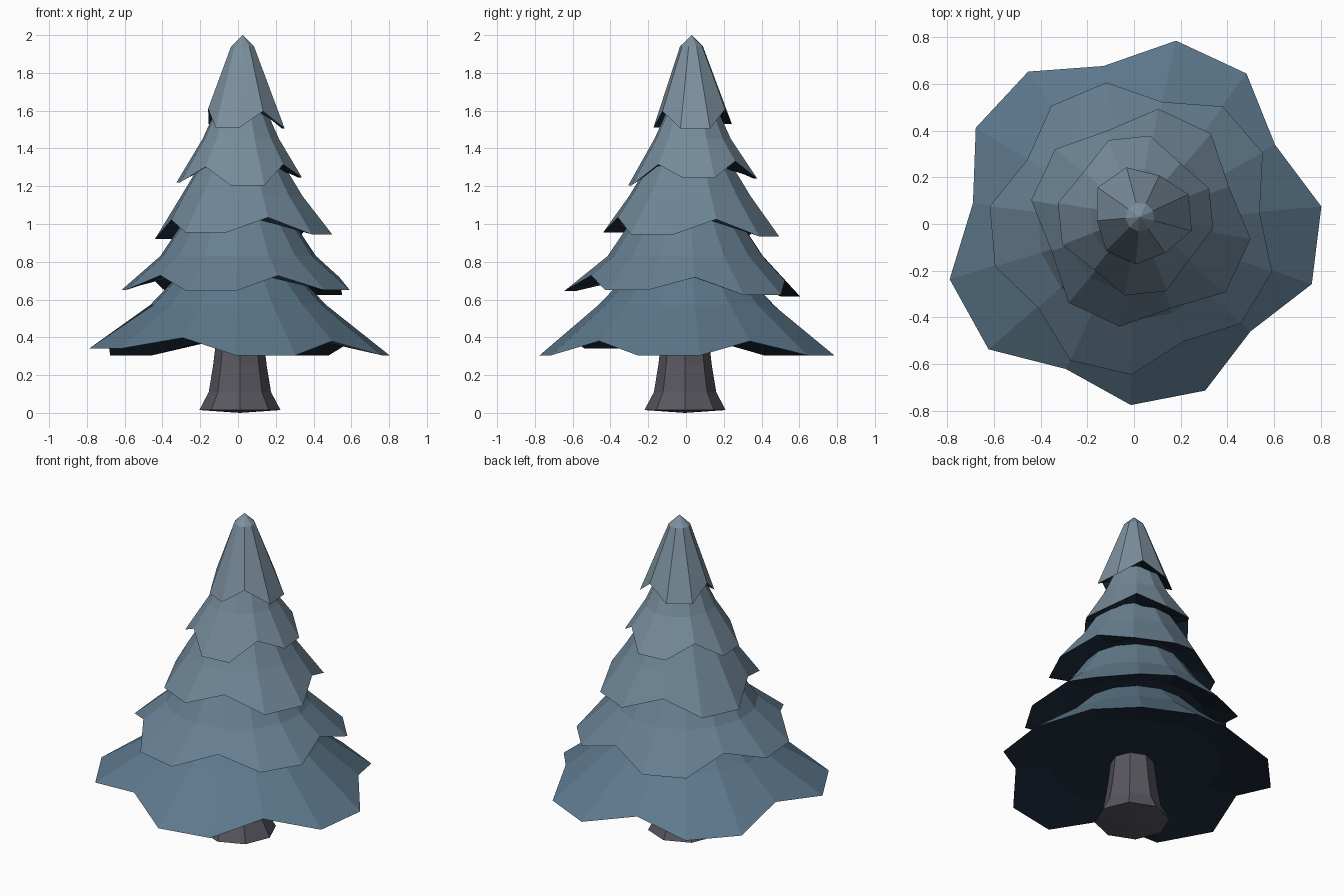
import bpy, bmesh
from math import cos, sin, radians
from mathutils import Vector

if "Cube" in bpy.data.objects:
    bpy.data.objects.remove(bpy.data.objects["Cube"])


def material(name, rgb):
    m = bpy.data.materials.new(name)
    m.diffuse_color = (*rgb, 1)
    m.use_nodes = True
    m.node_tree.nodes["Principled BSDF"].inputs["Base Color"].default_value = m.diffuse_color
    return m


def ring(bm, centre, pts):
    """Ring of verts from (angle, radius, z) around a centre."""
    return [bm.verts.new((centre[0] + r * cos(a), centre[1] + r * sin(a), z)) for a, r, z in pts]


def bridge(bm, low, high, mat=0):
    n = len(low)
    for i in range(n):
        j = (i + 1) % n
        bm.faces.new((low[i], low[j], high[j], high[i])).material_index = mat


def fan(bm, loop, co, mat=0):
    tip = bm.verts.new(co)
    for i in range(len(loop)):
        bm.faces.new((loop[i], loop[(i + 1) % len(loop)], tip)).material_index = mat


def finish(bm, name, mats):
    bmesh.ops.recalc_face_normals(bm, faces=bm.faces)
    me = bpy.data.meshes.new(name)
    bm.to_mesh(me)
    bm.free()
    for m in mats:
        me.materials.append(m)
    ob = bpy.data.objects.new(name, me)
    bpy.context.collection.objects.link(ob)
    return ob


shade = material("foliage_underside", (0.014, 0.028, 0.05))


def tier(name, centre, start, petals, notch, lift, upper, tip, under, rgb):
    """Skirt of branches: every petal has two low outer points then a raised notch."""
    bm = bmesh.new()
    n = len(petals) * 3
    angles = [radians(start - 360 * i / n) for i in range(n)]
    rim_pts = []
    for i, a in enumerate(angles):
        r, z = petals[i // 3]
        if i % 3 == 2:
            r_next, z_next = petals[(i // 3 + 1) % len(petals)]
            r, z = notch * (r + r_next) / 2, (z + z_next) / 2 + lift
        rim_pts.append((a, r, z))
    rim = ring(bm, centre, rim_pts)
    low = rim
    for r, z in upper:
        high = ring(bm, centre, [(a, r, z) for a in angles])
        bridge(bm, low, high)
        low = high
    fan(bm, low, (*centre, tip))
    # recessed dark underside
    inner = ring(bm, centre, [(a, under[0], under[1]) for a in angles])
    bridge(bm, rim, inner, 1)
    fan(bm, inner, (*centre, under[1]), 1)
    return finish(bm, name, [material(name + "_blue", rgb), shade])


# foliage tiers, bottom to top
low_rgb, top_rgb = Vector((0.11, 0.19, 0.265)), Vector((0.205, 0.285, 0.35))
tiers = [
    ("foliage_bottom", (0, .005), 77, [(.80, .305), (.805, .305), (.78, .305), (.825, .34), (.79, .305)],
     .86, .075, [(.47, .57), (.20, .85)], .86, (.50, .395)),
    ("foliage_lower", (0, 0), 125, [(.617, .615), (.63, .625), (.625, .65), (.645, .645), (.622, .65)],
     .86, .08, [(.415, .83), (.20, 1.15)], 1.16, (.40, .72)),
    ("foliage_middle", (.02, .02), 170, [(.467, .92), (.48, .935), (.486, .945), (.466, .955)],
     .85, .085, [(.325, 1.15), (.16, 1.42)], 1.43, (.30, 1.02)),
    ("foliage_upper", (.015, .035), 111, [(.347, 1.24), (.328, 1.245), (.345, 1.205), (.345, 1.22)],
     .86, .09, [(.205, 1.45), (.10, 1.68)], 1.69, (.20, 1.30)),
    ("foliage_top", (.025, .03), 145, [(.22, 1.53), (.23, 1.505), (.203, 1.51)],
     .87, .09, [(.062, 1.94)], 2.0, (.13, 1.60)),
]
for i, t in enumerate(tiers):
    tier(*t, tuple(low_rgb.lerp(top_rgb, i / 4)))

# flared trunk
bm = bmesh.new()
sides = [radians(45 * i) for i in range(8)]
profile = [(.215, .015), (.165, .11), (.142, .25), (.122, .42)]
loops = [ring(bm, (.01, -.005), [(a, r, z) for a in sides]) for r, z in profile]
for a, b in zip(loops, loops[1:]):
    bridge(bm, a, b)
fan(bm, loops[0], (.01, -.005, 0))
bm.faces.new(loops[-1])
finish(bm, "trunk", [material("bark", (0.10, 0.095, 0.115))])
